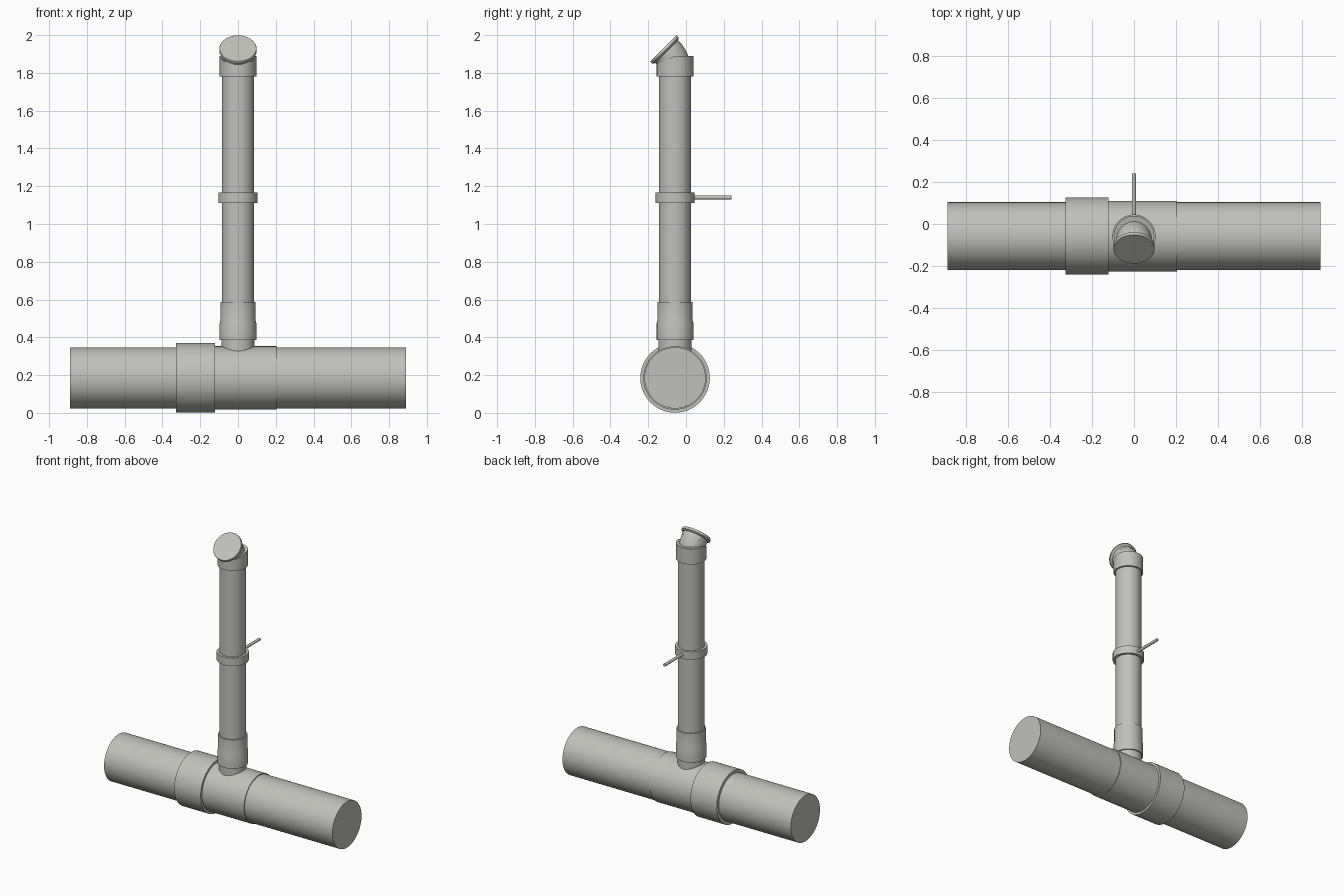
import bpy, bmesh, math
from mathutils import Vector, Matrix

if "Cube" in bpy.data.objects:
    bpy.data.objects.remove(bpy.data.objects["Cube"])

SIDES = 64
YC, ZC = -0.058, 0.185           # centre line of the pipes
grey = bpy.data.materials.new("light_grey_plastic")
grey.diffuse_color = (0.53, 0.53, 0.50, 1)
grey.use_nodes = True
grey.node_tree.nodes["Principled BSDF"].inputs["Base Color"].default_value = grey.diffuse_color


def finish(name, bm):
    bmesh.ops.recalc_face_normals(bm, faces=bm.faces[:])
    me = bpy.data.meshes.new(name)
    bm.to_mesh(me)
    bm.free()
    me.materials.append(grey)
    ob = bpy.data.objects.new(name, me)
    bpy.context.collection.objects.link(ob)
    bpy.ops.object.select_all(action='DESELECT')
    ob.select_set(True)
    bpy.context.view_layer.objects.active = ob
    bpy.ops.object.shade_smooth_by_angle(angle=math.radians(30))
    return ob


def skin(bm, rings):
    for a, b in zip(rings, rings[1:]):
        n = len(a)
        for i in range(n):
            bm.faces.new((a[i], a[(i + 1) % n], b[(i + 1) % n], b[i]))
    bm.faces.new(rings[0])
    bm.faces.new(rings[-1])


def lathe(name, profile, origin, axis, sides=SIDES):
    """Closed turned part: profile = (distance along axis, radius)."""
    mat = Matrix.Translation(origin) @ Vector(axis).to_track_quat('Z', 'Y').to_matrix().to_4x4()
    bm = bmesh.new()
    rings = []
    for d, r in profile:
        rings.append([bm.verts.new(mat @ Vector((r * math.cos(t), r * math.sin(t), d)))
                      for t in (2 * math.pi * i / sides for i in range(sides))])
    skin(bm, rings)
    return finish(name, bm)


# Horizontal main pipe, tee body and its socket collar
X, Z = (1, 0, 0), (0, 0, 1)
main = (0, YC, ZC)
lathe("main_pipe", [(-0.89, 0.162), (0.89, 0.162)], main, X)
lathe("tee_body", [(-0.13, 0.168), (0.205, 0.168)], main, X)
lathe("tee_collar", [(-0.328, 0.184), (-0.122, 0.184)], main, X)

# Vertical branch, sockets, riser pipe
up = (0, YC, 0)
lathe("tee_branch", [(0.22, 0.088), (0.40, 0.088)], up, Z)
lathe("branch_socket", [(0.385, 0.097), (0.475, 0.097), (0.49, 0.093), (0.587, 0.093)], up, Z)
lathe("riser_pipe", [(0.39, 0.0855), (1.80, 0.0855)], up, Z)

# Wall clamp and its rod
lathe("clamp_ring", [(1.112, 0.103), (1.168, 0.103)], up, Z)
lathe("clamp_rod", [(0.09, 0.01), (0.298, 0.01)], (0, YC, 1.14), (0, 1, 0), 24)

# Elbow socket: top edge dips toward the front under the bend
bm = bmesh.new()
low, high = [], []
for i in range(SIDES):
    t = 2 * math.pi * i / SIDES
    x, y = 0.097 * math.cos(t), 0.097 * math.sin(t)
    low.append(bm.verts.new((x, YC + y, 1.78)))
    high.append(bm.verts.new((x, YC + y, 1.89 - 0.45 * max(0, -y))))
skin(bm, [low, high])
finish("elbow_socket", bm)

# 45 degree elbow swept along an arc
bm = bmesh.new()
R, r, z0, steps = 0.15, 0.085, 1.806, 12
rings = []
for k in range(steps + 1):
    a = math.radians(45) * k / steps
    c = Vector((0, YC - R * (1 - math.cos(a)), z0 + R * math.sin(a)))
    side = Vector((0, math.cos(a), math.sin(a)))
    rings.append([bm.verts.new(c + r * (Vector((math.cos(t), 0, 0)) + side * math.sin(t)))
                  for t in (2 * math.pi * i / SIDES for i in range(SIDES))])
skin(bm, rings)
finish("elbow_bend", bm)

# Flared lip closing the open end of the elbow
lathe("elbow_lip", [(-0.05, 0.085), (-0.024, 0.085), (-0.021, 0.094), (-0.016, 0.099),
                    (-0.004, 0.099), (0, 0.097)],
      (0, -0.120, 1.930), (0, -1, 1))
